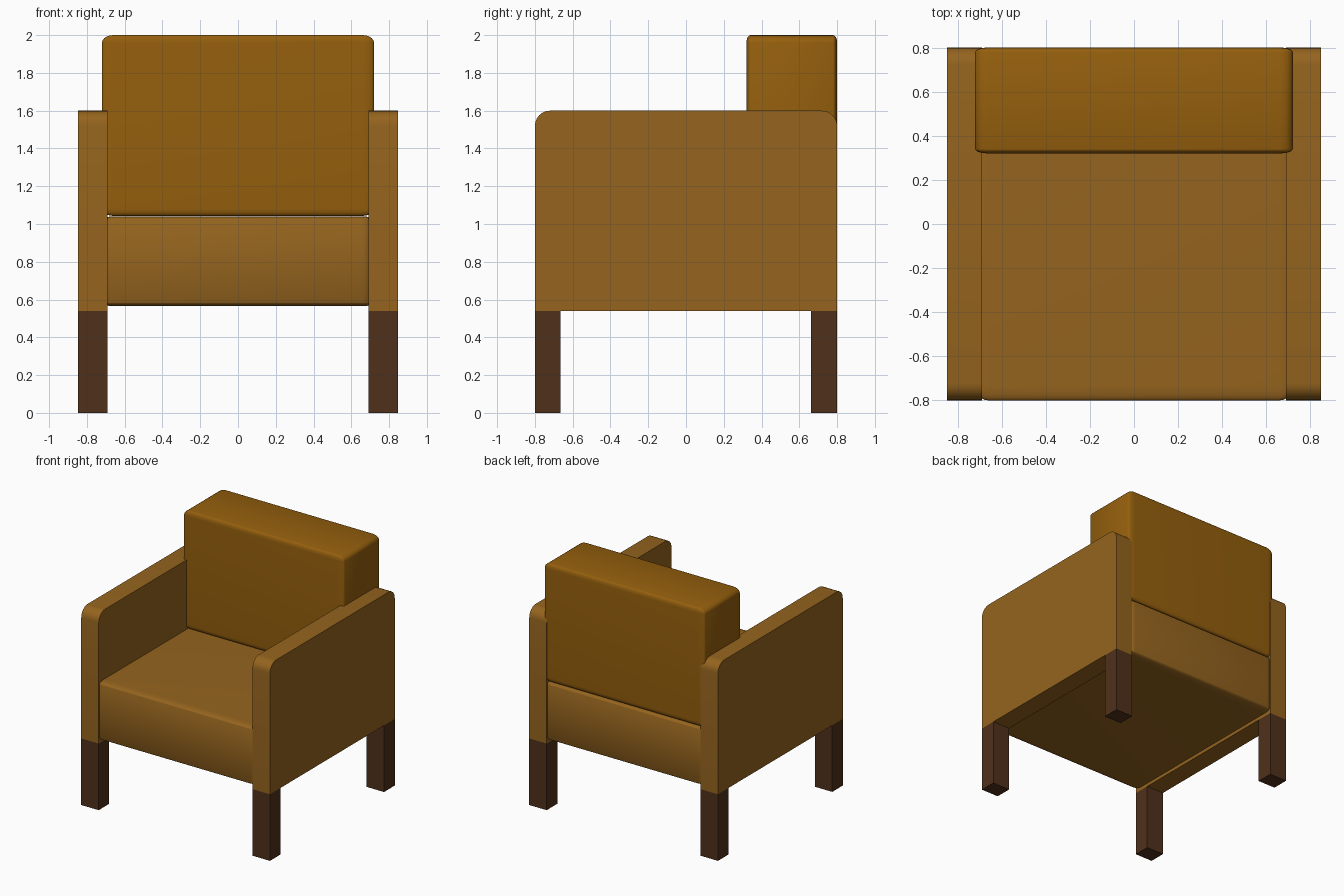
import bpy, bmesh, math
from mathutils import Vector

if "Cube" in bpy.data.objects:
    bpy.data.objects.remove(bpy.data.objects["Cube"])


def material(name, rgb):
    m = bpy.data.materials.new(name)
    m.diffuse_color = (*rgb, 1)
    m.use_nodes = True
    m.node_tree.nodes["Principled BSDF"].inputs["Base Color"].default_value = m.diffuse_color
    return m


FABRIC = material("tan_fabric", (0.30, 0.127, 0.013))
CUSHION = material("ochre_fabric", (0.30, 0.115, 0.004))
WOOD = material("dark_wood", (0.08, 0.03, 0.011))


def finish(bm, name, mat, smooth=False):
    bmesh.ops.recalc_face_normals(bm, faces=bm.faces)
    me = bpy.data.meshes.new(name)
    bm.to_mesh(me)
    bm.free()
    me.materials.append(mat)
    ob = bpy.data.objects.new(name, me)
    bpy.context.collection.objects.link(ob)
    if smooth:
        bpy.ops.object.select_all(action='DESELECT')
        bpy.context.view_layer.objects.active = ob
        ob.select_set(True)
        bpy.ops.object.shade_smooth_by_angle(angle=math.radians(35))
    return ob


def box(name, lo, hi, mat, bevel=0, pick=None):
    """Box between two corners; a relative bevel is stretched with the box."""
    lo, hi = Vector(lo), Vector(hi)
    bm = bmesh.new()
    bmesh.ops.create_cube(bm, size=1)
    if bevel:
        edges = [e for e in bm.edges if pick is None or pick(e)]
        bmesh.ops.bevel(bm, geom=edges, offset=bevel, segments=5,
                        profile=0.5, affect='EDGES')
    bmesh.ops.scale(bm, vec=hi - lo, verts=bm.verts)
    bmesh.ops.translate(bm, vec=(lo + hi) / 2, verts=bm.verts)
    return finish(bm, name, mat, bool(bevel))


# Seat and back cushions, slightly sunk into the arms
box("seat", (-0.72, -0.8, 0.565), (0.72, 0.8, 1.04), FABRIC, 0.042)
box("backrest", (-0.72, 0.32, 1.043), (0.72, 0.8, 2.0), CUSHION, 0.042)


def arm(name, x0, x1):
    """Side panel profile with rounded upper corners, extruded across x."""
    r, n = 0.08, 6
    pts = [(-0.8, 0.54), (0.8, 0.54)]
    for cy, start in ((0.8 - r, 0), (-0.8 + r, 90)):
        for i in range(n + 1):
            a = math.radians(start + 90 * i / n)
            pts.append((cy + r * math.cos(a), 1.6 - r + r * math.sin(a)))
    bm = bmesh.new()
    face = bm.faces.new([bm.verts.new((x0, y, z)) for y, z in pts])
    ext = bmesh.ops.extrude_face_region(bm, geom=[face])["geom"]
    bmesh.ops.translate(bm, vec=(x1 - x0, 0, 0),
                        verts=[v for v in ext if isinstance(v, bmesh.types.BMVert)])
    finish(bm, name, FABRIC, True)


# Arms and legs on both sides
for side, s in (("left", -1), ("right", 1)):
    x0, x1 = sorted((s * 0.69, s * 0.847))
    arm(side + "_arm", x0, x1)
    for end, y0, y1 in (("front", -0.8, -0.665), ("back", 0.662, 0.8)):
        box(f"{end}_{side}_leg", (x0, y0, 0), (x1, y1, 0.54), WOOD)
